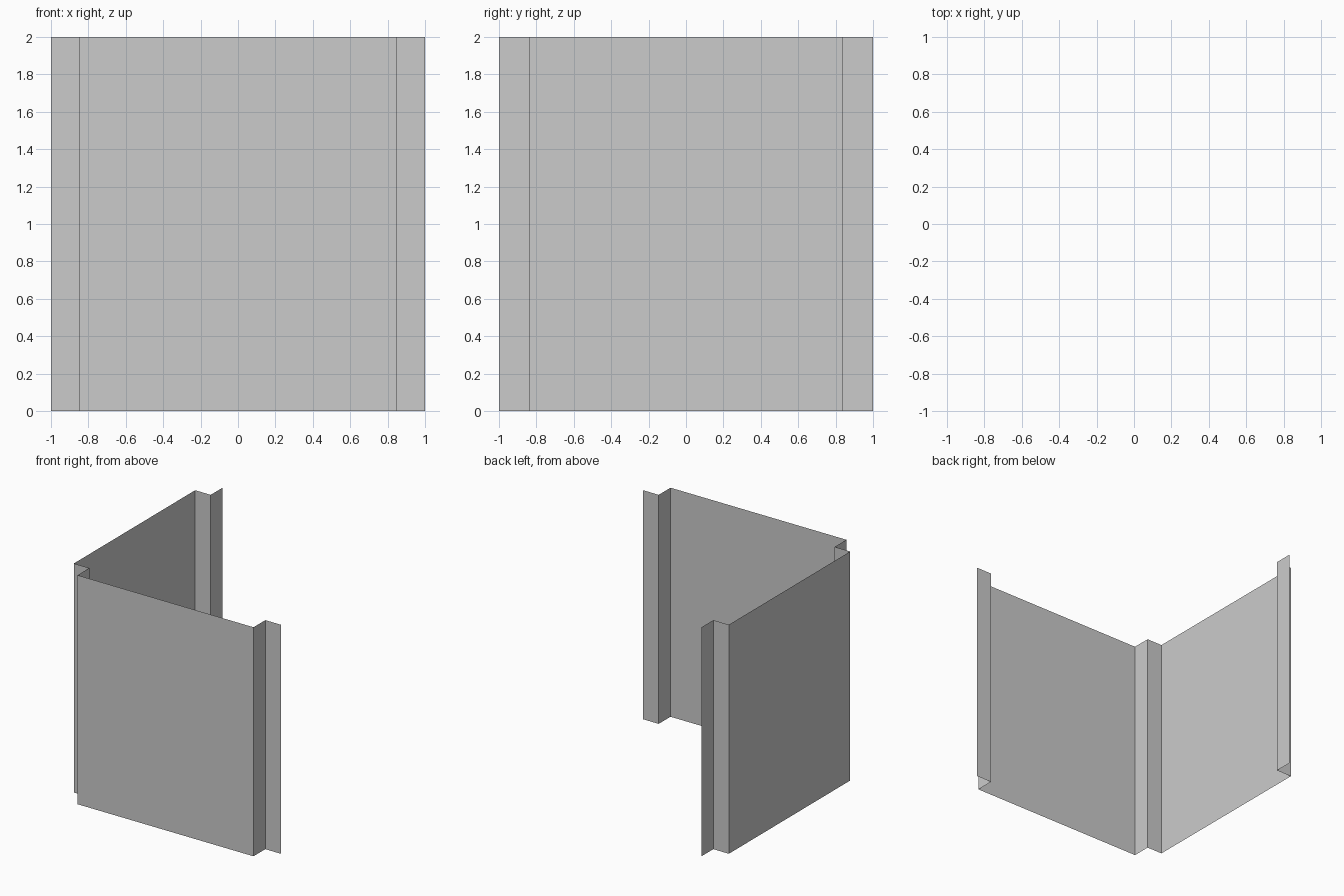
import bpy, bmesh

if "Cube" in bpy.data.objects:
    bpy.data.objects.remove(bpy.data.objects["Cube"])

HEIGHT = 2.0
X_IN, Y_IN = 0.85, 0.837   # inner edges of the corner notches


def sheet(name, path):
    """Extrude an open plan path straight up into a thin wall."""
    bm = bmesh.new()
    verts = [bm.verts.new((x, y, 0)) for x, y in path]
    edges = [bm.edges.new(pair) for pair in zip(verts, verts[1:])]
    top = bmesh.ops.extrude_edge_only(bm, edges=edges)["geom"]
    bmesh.ops.translate(bm, vec=(0, 0, HEIGHT),
                        verts=[g for g in top if isinstance(g, bmesh.types.BMVert)])
    bmesh.ops.recalc_face_normals(bm, faces=bm.faces)
    # outer front face must look towards -y
    bm.faces.ensure_lookup_table()
    front = min(bm.faces, key=lambda f: f.calc_center_median().y)
    if front.normal.y > 0:
        bmesh.ops.reverse_faces(bm, faces=bm.faces)
    mesh = bpy.data.meshes.new(name)
    bm.to_mesh(mesh)
    bm.free()
    obj = bpy.data.objects.new(name, mesh)
    bpy.context.collection.objects.link(obj)
    return obj


# Front and left walls joined by a notched corner, with notched free ends
sheet("corner_wall", [
    (1, -Y_IN), (X_IN, -Y_IN), (X_IN, -1),          # right end notch
    (-X_IN, -1), (-X_IN, -Y_IN), (-1, -Y_IN),       # front wall, corner notch
    (-1, Y_IN), (-X_IN, Y_IN), (-X_IN, 1),          # left wall, back end notch
])
